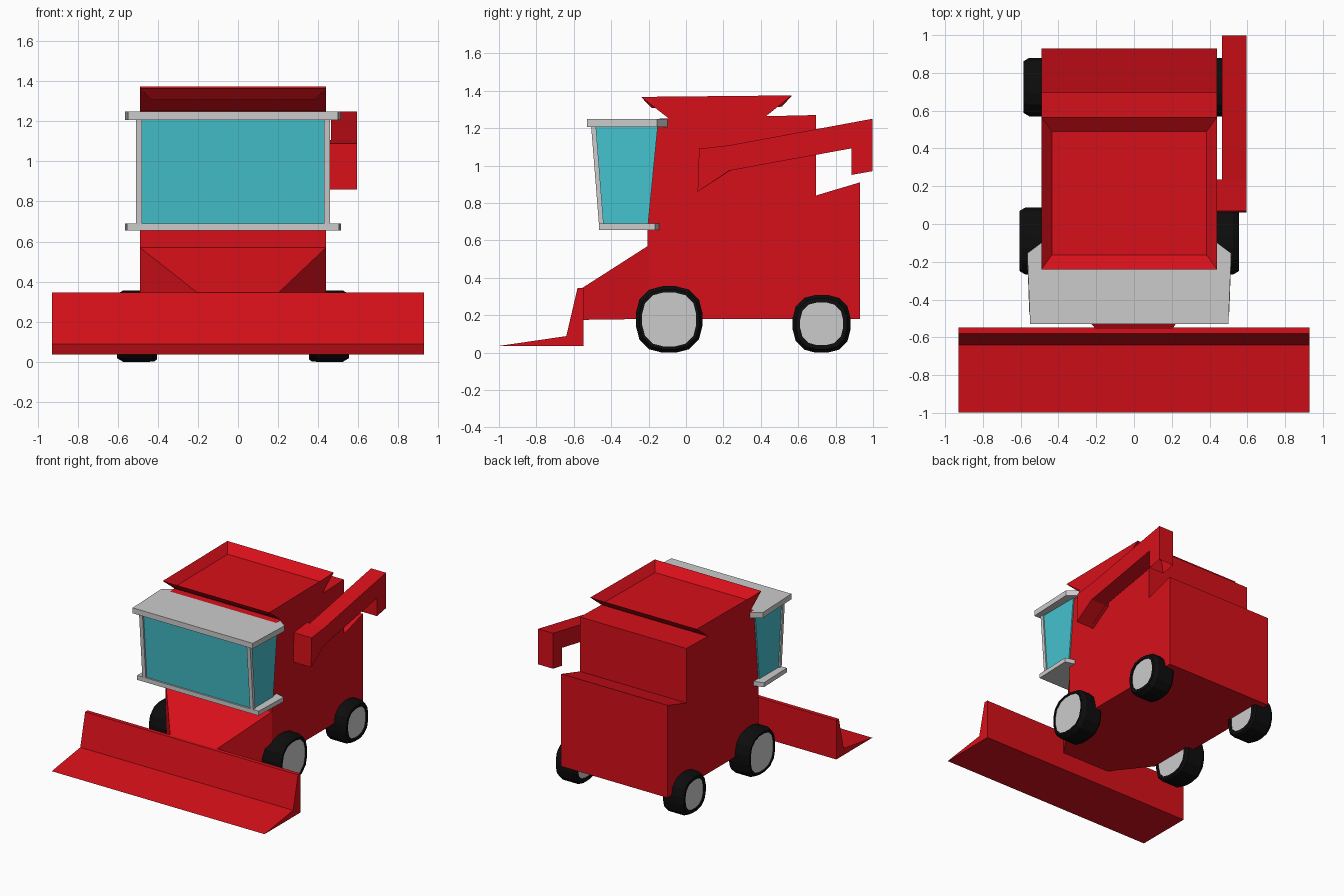
import bpy, bmesh, math

if "Cube" in bpy.data.objects:
    bpy.data.objects.remove(bpy.data.objects["Cube"])

CX = -0.025  # centre line of the machine body


def material(name, rgb):
    m = bpy.data.materials.new(name)
    m.diffuse_color = (*rgb, 1)
    m.use_nodes = True
    m.node_tree.nodes["Principled BSDF"].inputs["Base Color"].default_value = m.diffuse_color
    return m


RED = material("red_paint", (0.68, 0.005, 0.01))
GLASS = material("cyan_glass", (0.06, 0.54, 0.62))
RUBBER = material("black_rubber", (0.004, 0.004, 0.004))


def finish(name, bm, mat=None):
    bmesh.ops.recalc_face_normals(bm, faces=bm.faces)
    me = bpy.data.meshes.new(name)
    bm.to_mesh(me)
    bm.free()
    ob = bpy.data.objects.new(name, me)
    bpy.context.collection.objects.link(ob)
    if mat:
        me.materials.append(mat)
    return ob


def loft(name, rings, mat=None, caps=True, inset=None):
    """Skin equal-length rings; inset = (face test, thickness, depth)."""
    bm = bmesh.new()
    vs = [[bm.verts.new(p) for p in r] for r in rings]
    n = len(vs[0])
    for a, b in zip(vs, vs[1:]):
        for i in range(n):
            j = (i + 1) % n
            bm.faces.new((a[i], a[j], b[j], b[i]))
    if caps:
        bm.faces.new(vs[0])
        bm.faces.new(vs[-1])
    if inset:
        bmesh.ops.recalc_face_normals(bm, faces=bm.faces)
        test, thick, depth = inset
        faces = [f for f in bm.faces if test(f)]
        bmesh.ops.inset_individual(bm, faces=faces, thickness=thick, depth=depth)
    return finish(name, bm, mat)


def prism_x(name, profile, x0, x1, mat=None, inset=None):
    return loft(name, [[(x, y, z) for y, z in profile] for x in (x0, x1)], mat, inset=inset)


def plate(name, outline, z0, z1):
    return loft(name, [[(CX + x, y, z) for x, y in outline] for z in (z0, z1)])


# Main body with the stepped rear
prism_x("body", [(-0.205, 0.18), (-0.205, 0.67), (-0.15, 1.25), (0.695, 1.27),
                 (0.695, 0.84), (0.93, 0.91), (0.93, 0.18)], CX - 0.465, CX + 0.465, RED)

# Flared grain hopper, hollowed from above
prism_x("grain_hopper", [(-0.09, 1.25), (-0.24, 1.367), (0.567, 1.375), (0.425, 1.262)],
        CX - 0.465, CX + 0.465, RED, inset=(lambda f: f.normal.z > 0.9, 0.078, -0.06))

# Tapered feeder joining body and header
loft("feeder_house", [
    [(CX - 0.465, -0.204, 0.18), (CX + 0.465, -0.204, 0.18),
     (CX + 0.465, -0.204, 0.57), (CX - 0.465, -0.204, 0.57)],
    [(-0.20, -0.56, 0.175), (0.20, -0.56, 0.175),
     (0.20, -0.56, 0.342), (-0.20, -0.56, 0.342)]], RED)

# Wide cutting header
prism_x("header", [(-0.997, 0.036), (-0.64, 0.088), (-0.58, 0.345), (-0.548, 0.345),
                   (-0.548, 0.036)], -0.93, 0.93, RED)

# Cab glass, roof, floor tray and front pillars
prism_x("cab_glass", [(-0.452, 0.68), (-0.495, 1.22), (-0.15, 1.22), (-0.203, 0.68)],
        CX - 0.475, CX + 0.475, GLASS)
plate("cab_roof", [(-0.525, -0.53), (0.525, -0.53), (0.54, -0.155), (0.46, -0.095),
                   (-0.46, -0.095), (-0.54, -0.155)], 1.207, 1.25)
plate("cab_floor", [(-0.53, -0.465), (0.53, -0.465), (0.54, -0.165), (0.47, -0.145),
                    (-0.47, -0.145), (-0.54, -0.165)], 0.655, 0.69)
for side, s in (("left", -1), ("right", 1)):
    prism_x(f"cab_pillar_{side}", [(-0.465, 0.68), (-0.508, 1.22), (-0.482, 1.22), (-0.44, 0.68)],
            CX + s * 0.455, CX + s * 0.485)

# Unloading arm with hollow spout, and its mount on the body
prism_x("unloading_arm", [(0.062, 0.86), (0.07, 1.09), (0.23, 1.108), (0.997, 1.25), (0.997, 0.97),
                          (0.885, 0.95), (0.885, 1.092), (0.23, 0.972)], 0.465, 0.595, RED,
        inset=(lambda f: f.normal.z < -0.8 and f.calc_center_median().y > 0.9, 0.025, -0.1))
prism_x("arm_mount", [(0.062, 0.86), (0.07, 1.09), (0.235, 1.108), (0.235, 0.972)], 0.43, 0.466, RED)


# Chunky low-poly wheels
def wheel_ring(x, r, y, z, n=16):
    pts = []
    for i in range(n):
        a = 2 * math.pi * (i + 0.5) / n
        c, s = math.cos(a), math.sin(a)
        k = r * 1.01 / (abs(c) ** 2.6 + abs(s) ** 2.6) ** (1 / 2.6)
        pts.append((x, y + k * c, z + k * s))
    return pts


for axle, y, r, out, hub in (("front", -0.09, 0.177, 0.58, 0.144), ("rear", 0.725, 0.154, 0.56, 0.114)):
    for side, s in (("left", -1), ("right", 1)):
        section = [(out - 0.18, hub), (out - 0.18, r - 0.012), (out - 0.165, r),
                   (out - 0.03, r), (out, r - 0.018), (out, hub), (out - 0.02, hub)]
        loft(f"{axle}_tyre_{side}", [wheel_ring(CX + s * x, q, y, r) for x, q in section],
             RUBBER, caps=False)
        loft(f"{axle}_hub_{side}", [wheel_ring(CX + s * x, hub, y, r) for x in (out - 0.175, out - 0.008)])
